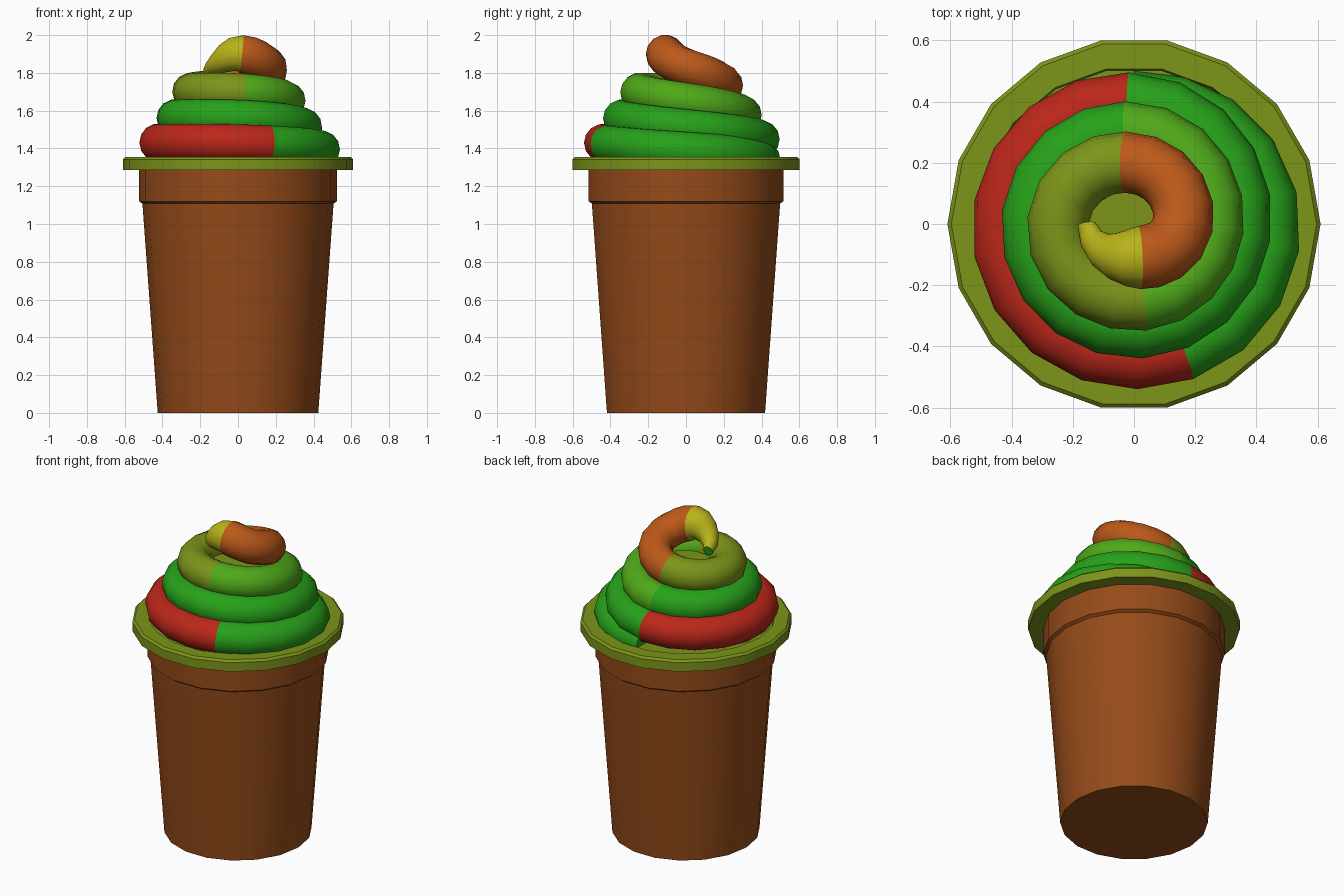
import bpy, bmesh, math
from mathutils import Vector

if "Cube" in bpy.data.objects:
    bpy.data.objects.remove(bpy.data.objects["Cube"])

SIDES = 18


def material(name, rgb):
    m = bpy.data.materials.new(name)
    m.diffuse_color = (*rgb, 1)
    m.use_nodes = True
    m.node_tree.nodes["Principled BSDF"].inputs["Base Color"].default_value = m.diffuse_color
    return m


def finish(name, bm, mats, angle=35):
    bmesh.ops.recalc_face_normals(bm, faces=bm.faces)
    me = bpy.data.meshes.new(name)
    bm.to_mesh(me)
    bm.free()
    for m in mats:
        me.materials.append(m)
    ob = bpy.data.objects.new(name, me)
    bpy.context.collection.objects.link(ob)
    bpy.ops.object.select_all(action='DESELECT')
    ob.select_set(True)
    bpy.context.view_layer.objects.active = ob
    bpy.ops.object.shade_smooth_by_angle(angle=math.radians(angle))
    return ob


def skin(bm, rings):
    """Bridge rings of vertices and return the faces ring by ring."""
    n = len(rings[0])
    return [[bm.faces.new((a[i], a[(i + 1) % n], b[(i + 1) % n], b[i])) for i in range(n)]
            for a, b in zip(rings, rings[1:])]


def lathe(name, profile, mat):
    bm = bmesh.new()
    rings = [[bm.verts.new((r * math.cos(math.tau * i / SIDES),
                            r * math.sin(math.tau * i / SIDES), z)) for i in range(SIDES)]
             for r, z in profile]
    skin(bm, rings)
    bm.faces.new(rings[0])
    bm.faces.new(rings[-1])
    return finish(name, bm, [mat])


brown = material("cup_brown", (0.30, 0.07, 0.01))
olive = material("rim_olive", (0.20, 0.30, 0.01))
green = material("cream_green", (0.02, 0.36, 0.01))
lime = material("cream_lime", (0.08, 0.40, 0.01))
red = material("cream_red", (0.50, 0.02, 0.01))
orange = material("cream_orange", (0.50, 0.10, 0.01))
yellow = material("cream_yellow", (0.48, 0.45, 0.01))

# Tapered cup with a wider collar
lathe("cup", [(0.425, 0), (0.506, 1.108), (0.523, 1.12), (0.523, 1.29)], brown)

# Lid rim with a chamfered outer edge and a slightly sunken middle
lathe("lid_rim", [(0.52, 1.285), (0.61, 1.285), (0.61, 1.342), (0.597, 1.355),
                  (0.515, 1.355), (0.51, 1.34)], olive)

# Filling seen down the middle of the swirl
lathe("swirl_core", [(0.36, 1.40), (0.20, 1.70)], olive)

# Swirl path: radius, height, thickness at each clockwise quarter turn from the back
KEYS = [Vector(k) for k in (
    (.40, 1.34, .10), (.445, 1.39, .10), (.44, 1.43, .10), (.43, 1.43, .10),
    (.395, 1.45, .10), (.35, 1.51, .10), (.34, 1.56, .10), (.335, 1.56, .10),
    (.30, 1.58, .10), (.26, 1.65, .10), (.25, 1.70, .10), (.25, 1.70, .10),
    (.20, 1.74, .10), (.16, 1.83, .10), (.11, 1.90, .10), (.155, 1.81, .03))]
LAST = len(KEYS) - 1


def key_at(u):
    i = min(int(u), LAST - 1)
    t = u - i
    p0, p1, p2, p3 = (KEYS[min(max(i + d, 0), LAST)] for d in (-1, 0, 1, 2))
    return 0.5 * (2 * p1 + (p2 - p0) * t + (2 * p0 - 5 * p1 + 4 * p2 - p3) * t * t
                  + (3 * p1 - p0 - 3 * p2 + p3) * t ** 3)


def path(u):
    r, z, _ = key_at(u)
    a = math.pi / 2 * (1 - u)
    return Vector((r * math.cos(a), r * math.sin(a), z))


# Whipped swirl: a round section swept along the path
STEPS, ROUND = 68, 14
bm = bmesh.new()
rings = []
for s in range(STEPS + 1):
    u = LAST * s / STEPS
    tangent = (path(min(u + .05, LAST)) - path(max(u - .05, 0))).normalized()
    side = tangent.cross(Vector((0, 0, 1))).normalized()
    up = side.cross(tangent)
    c, t = path(u), key_at(u).z
    rings.append([bm.verts.new(c + t * (side * math.cos(math.tau * j / ROUND)
                                        + up * math.sin(math.tau * j / ROUND)))
                  for j in range(ROUND)])
bands = [(1.83, 0), (4, 1), (8, 0), (9.9, 2), (12, 3), (13.85, 4), (16, 5)]
for s, faces in enumerate(skin(bm, rings)):
    u = LAST * (s + .5) / STEPS
    slot = next(m for end, m in bands if u < end)
    for f in faces:
        f.material_index = slot
bm.faces.new(rings[0])
bm.faces.new(rings[-1])
finish("cream_swirl", bm, [green, red, lime, olive, orange, yellow], 50)
